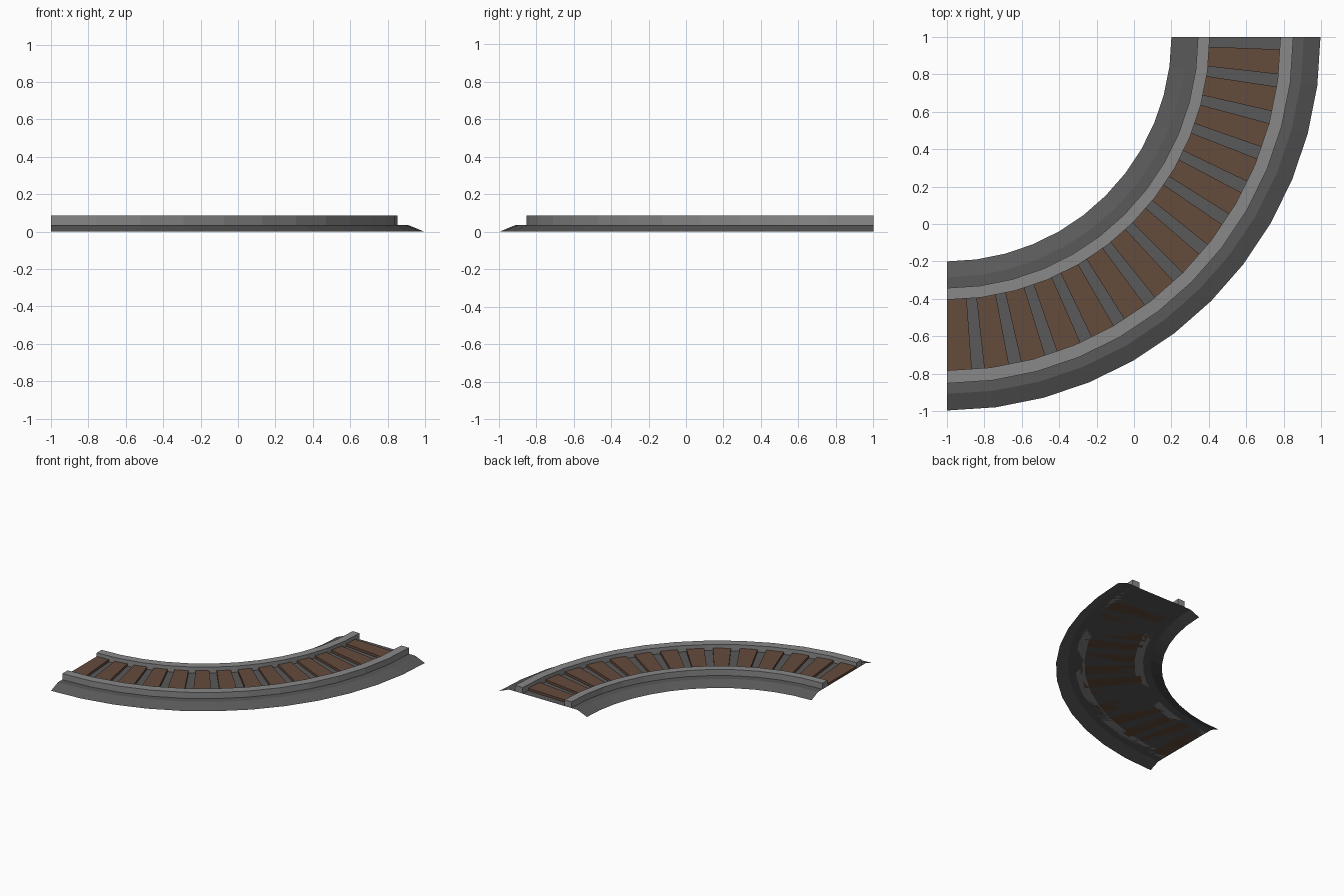
import bpy, bmesh
from math import sin, cos, radians

if "Cube" in bpy.data.objects:
    bpy.data.objects.remove(bpy.data.objects["Cube"])

CENTRE = (-1.0, 1.0)      # centre of the quarter turn
SEGMENTS = 12
TIES = 14


def material(name, rgb):
    m = bpy.data.materials.new(name)
    m.diffuse_color = (*rgb, 1)
    m.use_nodes = True
    m.node_tree.nodes["Principled BSDF"].inputs["Base Color"].default_value = m.diffuse_color
    return m


def sweep(bm, profile, a0, a1, steps, closed):
    """Sweep an (r, z) profile around the turn; angles in degrees from -y."""
    rings = []
    for i in range(steps + 1):
        a = radians(a0 + (a1 - a0) * i / steps)
        rings.append([bm.verts.new((CENTRE[0] + r * sin(a), CENTRE[1] - r * cos(a), z))
                      for r, z in profile])
    n = len(profile)
    for p, q in zip(rings, rings[1:]):
        for j in range(n if closed else n - 1):
            k = (j + 1) % n
            bm.faces.new((p[j], p[k], q[k], q[j]))
    if closed:
        bm.faces.new(rings[0])
        bm.faces.new(rings[-1][::-1])


def finish(bm, name, mat):
    bmesh.ops.recalc_face_normals(bm, faces=bm.faces)
    if sum(f.normal.z for f in bm.faces) < -1:
        bmesh.ops.reverse_faces(bm, faces=bm.faces)
    mesh = bpy.data.meshes.new(name)
    bm.to_mesh(mesh)
    bm.free()
    mesh.materials.append(mat)
    obj = bpy.data.objects.new(name, mesh)
    bpy.context.collection.objects.link(obj)
    return obj


def box_profile(r0, r1, z0, z1):
    return [(r0, z0), (r1, z0), (r1, z1), (r0, z1)]


gravel = material("gravel", (0.10, 0.10, 0.10))
steel = material("steel", (0.25, 0.25, 0.25))
wood = material("wood", (0.13, 0.07, 0.045))

# Gravel bed: open sheet with sloping shoulders
bm = bmesh.new()
sweep(bm, [(1.2, 0), (1.285, 0.036), (1.908, 0.036), (1.997, 0)], 0, 90, SEGMENTS, False)
finish(bm, "gravel_bed", gravel)

# Two rails
for name, r0, r1 in (("inner_rail", 1.342, 1.405), ("outer_rail", 1.783, 1.852)):
    bm = bmesh.new()
    sweep(bm, box_profile(r0, r1, 0.036, 0.086), 0, 90, SEGMENTS, True)
    finish(bm, name, steel)

# Wedge-shaped wooden ties, two parts tie to one part gap
bm = bmesh.new()
pitch = 90 / TIES
for i in range(TIES):
    sweep(bm, box_profile(1.37, 1.815, 0.036, 0.056),
          i * pitch, (i + 2 / 3) * pitch, 1, True)
finish(bm, "wooden_ties", wood)
